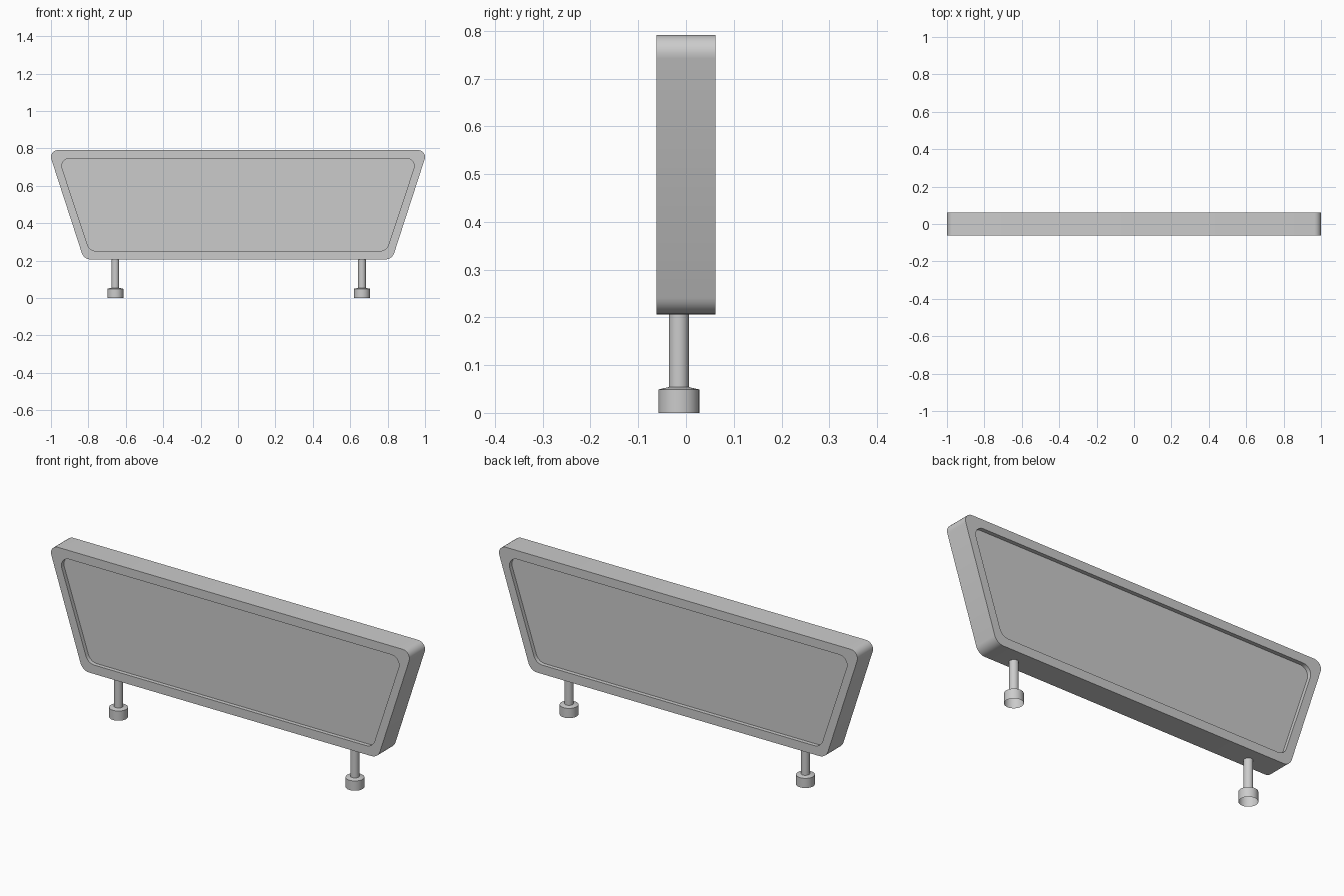
import bpy, bmesh, math
from mathutils import Vector

if "Cube" in bpy.data.objects:
    bpy.data.objects.remove(bpy.data.objects["Cube"])

SEG = 6  # segments per rounded corner


def rounded_trapezoid(top_w, bot_w, top_z, bot_z, r_top, r_bot):
    """Rounded outline in the x-z plane, from half widths and heights."""
    corners = [(Vector((-bot_w, bot_z)), r_bot), (Vector((bot_w, bot_z)), r_bot),
               (Vector((top_w, top_z)), r_top), (Vector((-top_w, top_z)), r_top)]
    pts = []
    for i, (p, r) in enumerate(corners):
        a = (corners[i - 1][0] - p).normalized()
        b = (corners[(i + 1) % 4][0] - p).normalized()
        half = a.angle(b) / 2
        c = p + (a + b).normalized() * (r / math.sin(half))
        start = p + a * (r / math.tan(half)) - c
        turn = math.pi - 2 * half
        for k in range(SEG + 1):
            t = turn * k / SEG
            co, s = math.cos(t), math.sin(t)
            pts.append(c + Vector((start.x * co - start.y * s,
                                   start.x * s + start.y * co)))
    return pts


def finish(name, bm):
    bmesh.ops.recalc_face_normals(bm, faces=bm.faces)
    me = bpy.data.meshes.new(name)
    bm.to_mesh(me)
    bm.free()
    ob = bpy.data.objects.new(name, me)
    bpy.context.collection.objects.link(ob)
    bpy.ops.object.select_all(action='DESELECT')
    ob.select_set(True)
    bpy.context.view_layer.objects.active = ob
    bpy.ops.object.shade_smooth_by_angle(angle=math.radians(30))
    return ob


def skin(bm, loops):
    """Join successive closed loops with quads."""
    for a, b in zip(loops, loops[1:]):
        n = len(a)
        for i in range(n):
            j = (i + 1) % n
            bm.faces.new((a[i], a[j], b[j], b[i]))


# Panel with a raised rim and a shallow recess on both faces
outer = rounded_trapezoid(1.014, 0.824, 0.791, 0.206, 0.037, 0.05)
inner = rounded_trapezoid(0.958, 0.794, 0.747, 0.251, 0.042, 0.05)
bm = bmesh.new()
loops = [[bm.verts.new((p.x, y, p.y)) for p in pts]
         for pts, y in ((inner, -0.042), (inner, -0.062), (outer, -0.062),
                        (outer, 0.062), (inner, 0.062), (inner, 0.042))]
skin(bm, loops)
bm.faces.new(loops[0])
bm.faces.new(loops[-1])
finish("panel", bm)


# Legs: thin post flaring into a wide foot, open underneath
def leg(name, x, y=-0.015, sides=32):
    bm = bmesh.new()
    rings = [[bm.verts.new((x + r * math.cos(2 * math.pi * i / sides),
                            y + r * math.sin(2 * math.pi * i / sides), z))
              for i in range(sides)]
             for r, z in ((0.043, 0.0), (0.043, 0.049), (0.021, 0.054), (0.021, 0.207))]
    skin(bm, rings)
    finish(name, bm)


leg("left_leg", -0.656)
leg("right_leg", 0.663)
